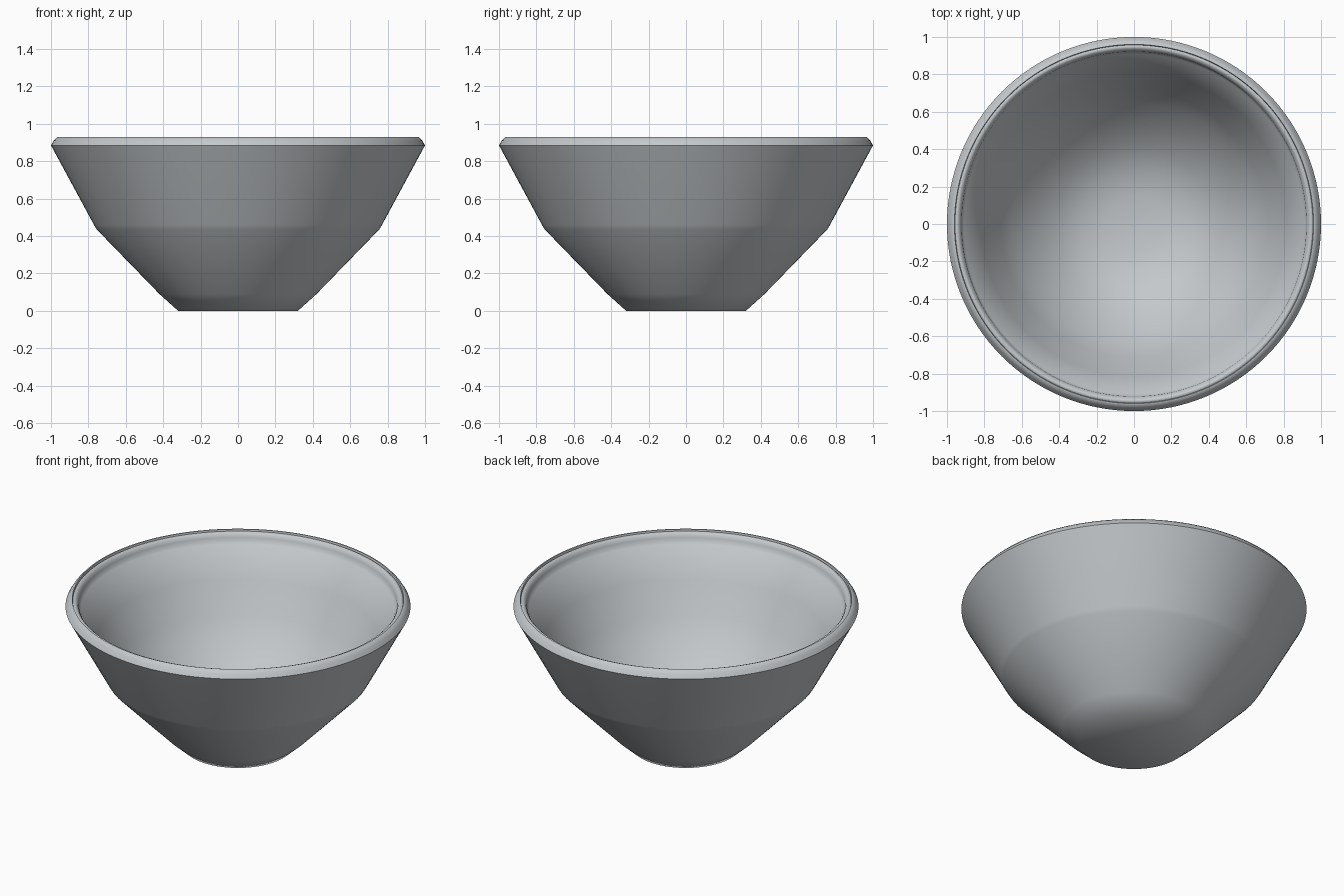
import bpy
import bmesh
import math

cube = bpy.data.objects.get("Cube")
if cube:
    bpy.data.objects.remove(cube, do_unlink=True)

SEGMENTS = 128

# Glazed grey material
grey = bpy.data.materials.new("pale grey")
grey.use_nodes = True
colour = (0.55, 0.58, 0.60, 1.0)
grey.diffuse_color = colour
grey.node_tree.nodes["Principled BSDF"].inputs["Base Color"].default_value = colour


def lathe(name, profile, smooth_angle):
    """Spin a (radius, height) profile around the z axis."""
    bm = bmesh.new()
    verts = [bm.verts.new((r, 0, z)) for r, z in profile]
    edges = [bm.edges.new(pair) for pair in zip(verts, verts[1:])]
    bmesh.ops.spin(bm, geom=verts + edges, cent=(0, 0, 0), axis=(0, 0, 1),
                   angle=math.tau, steps=SEGMENTS, use_merge=True)
    bmesh.ops.remove_doubles(bm, verts=bm.verts, dist=0.0001)
    bmesh.ops.recalc_face_normals(bm, faces=bm.faces)
    mesh = bpy.data.meshes.new(name)
    bm.to_mesh(mesh)
    bm.free()
    obj = bpy.data.objects.new(name, mesh)
    bpy.context.collection.objects.link(obj)
    mesh.materials.append(grey)
    bpy.ops.object.select_all(action="DESELECT")
    obj.select_set(True)
    bpy.context.view_layer.objects.active = obj
    bpy.ops.object.shade_smooth_by_angle(angle=math.radians(smooth_angle))
    return obj


# Foot and outer wall
outside = [(0, 0), (0.32, 0), (0.42, 0.09), (0.755, 0.435), (0.77, 0.46), (1.0, 0.885)]
# Bevelled rim with a fine groove and a rounded inner lip
rim = [(0.985, 0.91), (0.967, 0.93), (0.96, 0.93), (0.957, 0.918),
       (0.95, 0.923), (0.94, 0.921), (0.93, 0.912), (0.922, 0.895), (0.918, 0.867)]
# Inner wall and rounded floor
inside = [(0.91, 0.862), (0.815, 0.68), (0.715, 0.49), (0.65, 0.39), (0.54, 0.27),
          (0.42, 0.165), (0.29, 0.095), (0.15, 0.065), (0, 0.06)]

lathe("bowl", outside + rim + inside, 50)
